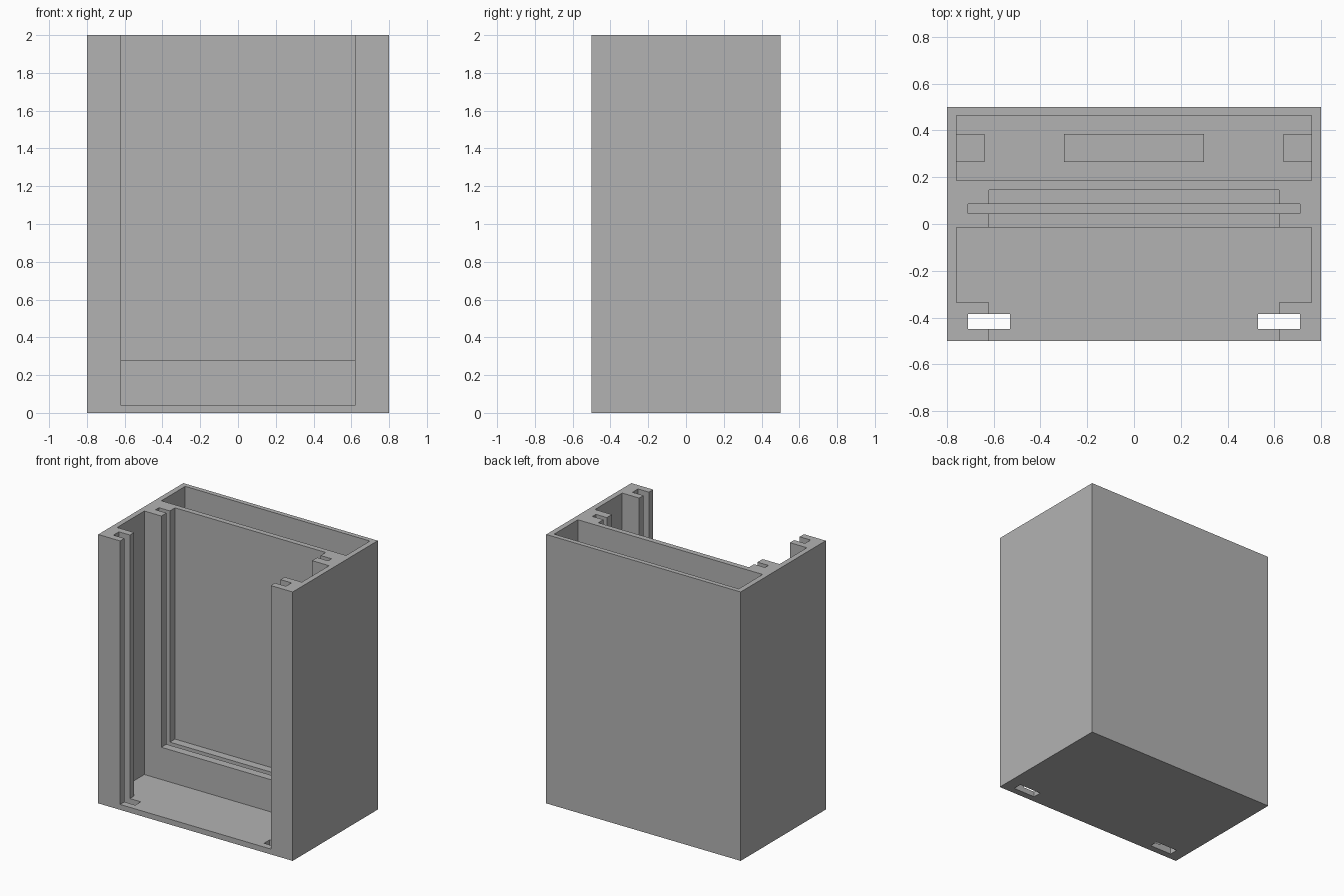
import bpy
import bmesh
from mathutils import Matrix, Vector

if "Cube" in bpy.data.objects:
    bpy.data.objects.remove(bpy.data.objects["Cube"], do_unlink=True)

# Single grey material
GREY = (0.45, 0.45, 0.45, 1)
grey = bpy.data.materials.new("plain grey")
grey.use_nodes = True
grey.diffuse_color = GREY
grey.node_tree.nodes["Principled BSDF"].inputs["Base Color"].default_value = GREY


def box(name, xs, ys, zs):
    """Axis-aligned box given its ranges along x, y and z."""
    low, high = Vector((xs[0], ys[0], zs[0])), Vector((xs[1], ys[1], zs[1]))
    bm = bmesh.new()
    bmesh.ops.create_cube(bm, size=1, matrix=Matrix.Translation((low + high) / 2)
                          @ Matrix.Diagonal((high - low).to_4d()))
    mesh = bpy.data.meshes.new(name)
    bm.to_mesh(mesh)
    bm.free()
    mesh.materials.append(grey)
    obj = bpy.data.objects.new(name, mesh)
    bpy.context.collection.objects.link(obj)
    return obj


def cut(target, name, xs, ys, zs):
    """Subtract a box from the target and discard the cutter."""
    cutter = box(name, xs, ys, zs)
    cutter.hide_render = True
    mod = target.modifiers.new(name, "BOOLEAN")
    mod.operation = "DIFFERENCE"
    mod.solver = "EXACT"
    mod.object = cutter
    bpy.context.view_layer.objects.active = target
    bpy.ops.object.modifier_apply(modifier=mod.name)
    bpy.data.objects.remove(cutter, do_unlink=True)


FLOOR, LEDGE, TOP = 0.04, 0.28, 2.2
inner = (-0.76, 0.76)
opening = (-0.62, 0.62)

# Solid case, then its compartments
case = box("case", (-0.8, 0.8), (-0.5, 0.5), (0, 2))
cut(case, "rear_compartment", inner, (0.185, 0.465), (FLOOR, TOP))
cut(case, "front_compartment", inner, (-0.335, -0.015), (FLOOR, TOP))
cut(case, "front_opening", opening, (-0.6, -0.2), (FLOOR, TOP))

# Recessed frame in the middle wall, with a panel groove on three sides
cut(case, "frame_recess", opening, (-0.1, 0.145), (LEDGE, TOP))
cut(case, "panel_groove", (-0.71, 0.71), (0.045, 0.085), (LEDGE - 0.09, TOP))

# Front guide slots, open through the floor
for side in (-1, 1):
    xs = sorted((side * 0.53, side * 0.71))
    cut(case, "guide_slot", xs, (-0.45, -0.385), (-0.1, TOP))

# Low supports on the rear compartment floor
supports = {"centre_support": (-0.3, 0.3), "right_support": (-0.77, -0.64),
            "left_support": (0.64, 0.77)}
for name, xs in supports.items():
    box(name, xs, (0.265, 0.385), (FLOOR - 0.01, 0.16))
